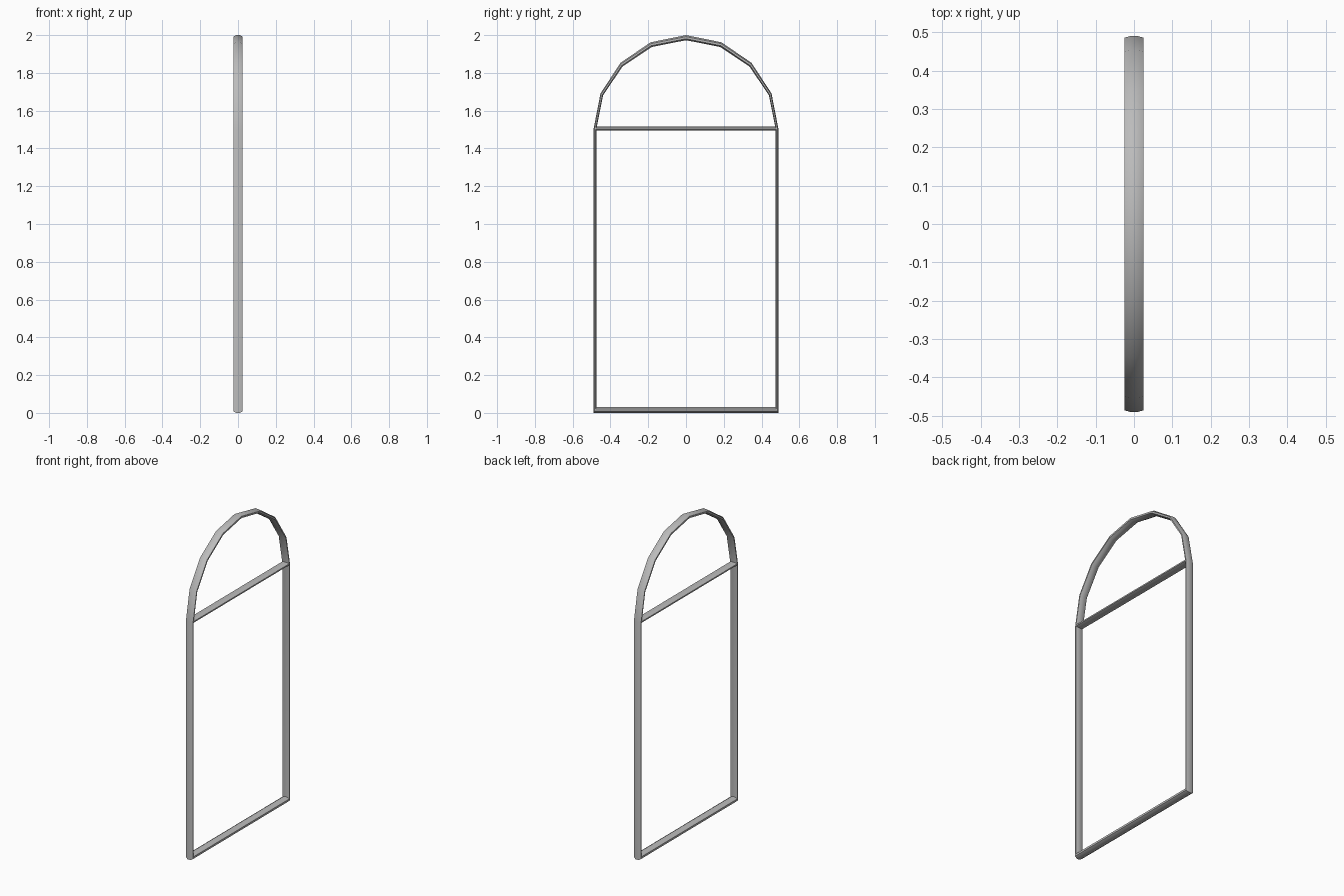
import bpy, math

if "Cube" in bpy.data.objects:
    bpy.data.objects.remove(bpy.data.objects["Cube"])

SIDES = 8
DEPTH = 0.025

metal = bpy.data.materials.new("grey metal")
metal.diffuse_color = (0.5, 0.5, 0.5, 1)
metal.use_nodes = True
metal.node_tree.nodes["Principled BSDF"].inputs["Base Color"].default_value = metal.diffuse_color


def sweep(name, outer, inner, closed):
    """Rounded bar between an outer and an inner (y, z) line."""
    verts, faces = [], []
    for (oy, oz), (iy, iz) in zip(outer, inner):
        for k in range(SIDES):
            a = 2 * math.pi * (k + 0.5) / SIDES
            r = 1 / math.cos(math.pi / SIDES)
            c, s = math.cos(a) * r, math.sin(a) * r
            verts.append((DEPTH * s, (oy + iy) / 2 + (oy - iy) / 2 * c,
                          (oz + iz) / 2 + (oz - iz) / 2 * c))
    n = len(outer)
    for i in range(n if closed else n - 1):
        j = (i + 1) % n
        for k in range(SIDES):
            m = (k + 1) % SIDES
            faces.append((i * SIDES + k, i * SIDES + m, j * SIDES + m, j * SIDES + k))
    if not closed:
        faces.append(tuple(reversed(range(SIDES))))
        faces.append(tuple(range((n - 1) * SIDES, n * SIDES)))
    me = bpy.data.meshes.new(name)
    me.from_pydata(verts, [], faces)
    me.materials.append(metal)
    ob = bpy.data.objects.new(name, me)
    bpy.context.collection.objects.link(ob)
    bpy.context.view_layer.objects.active = ob
    ob.select_set(True)
    # consistent outward normals
    bpy.ops.object.mode_set(mode='EDIT')
    bpy.ops.mesh.select_all(action='SELECT')
    bpy.ops.mesh.normals_make_consistent(inside=False)
    bpy.ops.object.mode_set(mode='OBJECT')
    bpy.ops.object.shade_smooth_by_angle(angle=math.radians(50))
    ob.select_set(False)


def arch(ry, rz):
    return [(ry * math.cos(math.pi * i / 8), 1.5 + rz * math.sin(math.pi * i / 8))
            for i in range(9)]


# Outer frame: sill, jambs and eight-segment arch
outer = [(-0.49, 0), (0.49, 0)] + arch(0.49, 0.5)
inner = [(-0.475, 0.03), (0.475, 0.03)] + arch(0.475, 0.473)
sweep("arched_frame", outer, inner, True)

# Crossbar at the springing line
sweep("crossbar", [(-0.48, 1.515), (0.48, 1.515)],
      [(-0.48, 1.495), (0.48, 1.495)], False)
